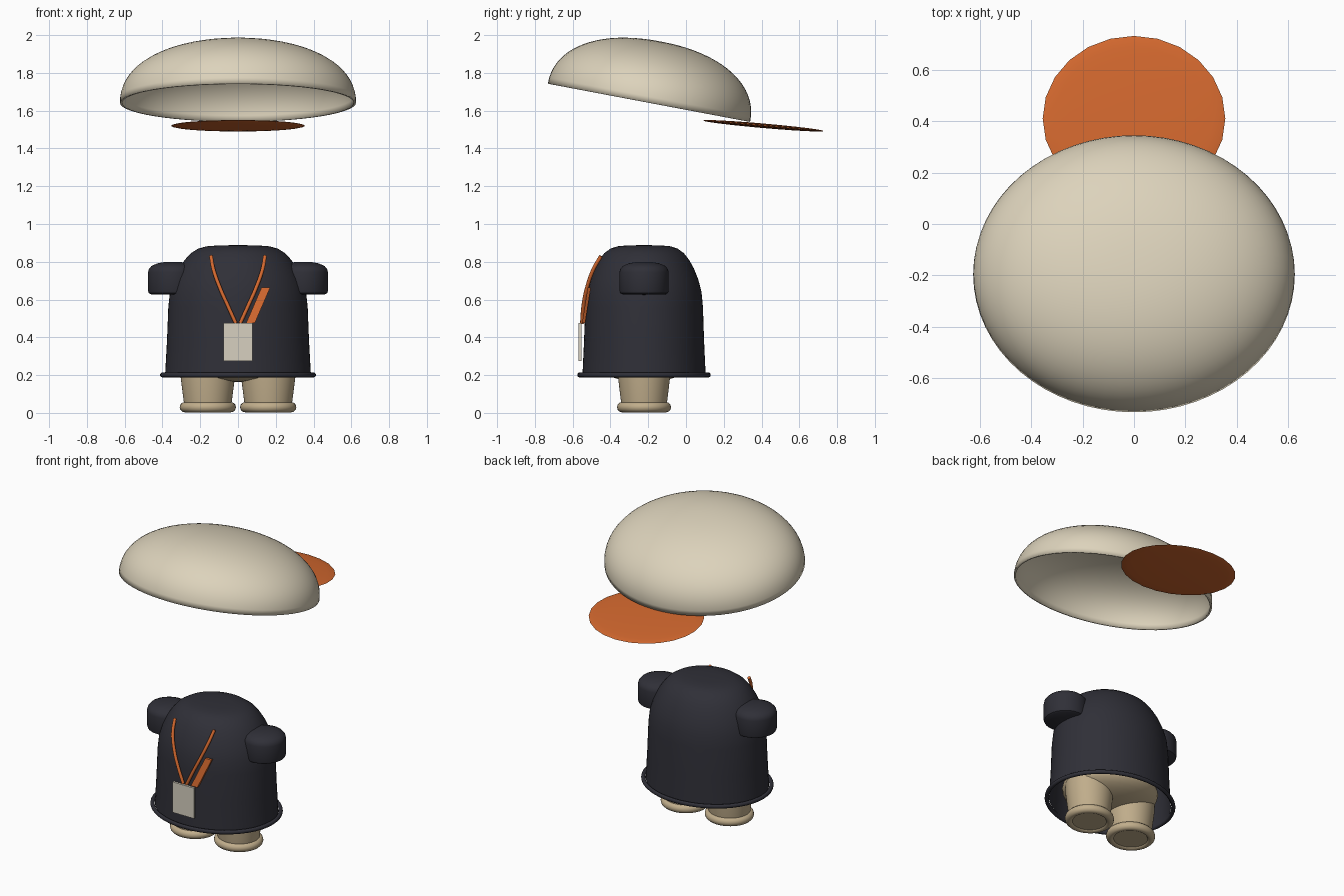
import bpy, bmesh, math
from mathutils import Matrix, Vector

if "Cube" in bpy.data.objects:
    bpy.data.objects.remove(bpy.data.objects["Cube"])


def material(name, rgb):
    m = bpy.data.materials.new(name)
    m.diffuse_color = (*rgb, 1)
    m.use_nodes = True
    m.node_tree.nodes["Principled BSDF"].inputs["Base Color"].default_value = m.diffuse_color
    return m


CREAM = material("cream", (0.72, 0.65, 0.50))
ORANGE = material("orange", (0.66, 0.14, 0.028))
NAVY = material("dark_navy", (0.029, 0.029, 0.039))
TAN = material("tan", (0.53, 0.42, 0.26))
WHITE = material("off_white", (0.68, 0.63, 0.53))
BODY_Y = -0.222


def finish(name, bm, mat, loc=(0, 0, 0), rot_x=0, angle=40):
    bmesh.ops.recalc_face_normals(bm, faces=bm.faces)
    me = bpy.data.meshes.new(name)
    bm.to_mesh(me)
    bm.free()
    me.materials.append(mat)
    for p in me.polygons:
        p.use_smooth = True
    me.set_sharp_from_angle(angle=math.radians(angle))
    ob = bpy.data.objects.new(name, me)
    ob.location = loc
    ob.rotation_euler.x = rot_x
    bpy.context.collection.objects.link(ob)
    return ob


def lathe(name, profile, mat, loc=(0, 0, 0), sy=1.0, seg=48, closed=False, rot_x=0, angle=40):
    """Spin (radius, z) points about z, squashing y by sy."""
    bm = bmesh.new()
    vs = [bm.verts.new((r, 0, z)) for r, z in profile]
    pairs = list(zip(vs, vs[1:])) + ([(vs[-1], vs[0])] if closed else [])
    edges = [bm.edges.new(p) for p in pairs]
    bmesh.ops.spin(bm, geom=vs + edges, cent=(0, 0, 0), axis=(0, 0, 1),
                   angle=2 * math.pi, steps=seg, use_merge=True)
    bmesh.ops.remove_doubles(bm, verts=bm.verts, dist=1e-5)
    bmesh.ops.scale(bm, vec=(1, sy, 1), verts=bm.verts)
    return finish(name, bm, mat, loc, rot_x, angle)


def ring(name, major, minor, mat, loc, sy=1.0, squash=1.0):
    pts = [(major + minor * math.cos(a), squash * minor * math.sin(a))
           for a in (i * math.pi / 6 for i in range(12))]
    return lathe(name, pts, mat, loc, sy, closed=True, angle=60)


def ellipsoid(name, radii, mat, loc, seg=32, rot_x=0):
    bm = bmesh.new()
    bmesh.ops.create_uvsphere(bm, u_segments=seg, v_segments=seg // 2, radius=1)
    bmesh.ops.scale(bm, vec=radii, verts=bm.verts)
    return finish(name, bm, mat, loc, rot_x)


def plate(name, size, mat, loc, shear=None):
    """Box; shear = (dx, dy) shift of the top face."""
    bm = bmesh.new()
    bmesh.ops.create_cube(bm, size=1)
    bmesh.ops.scale(bm, vec=size, verts=bm.verts)
    if shear:
        for v in bm.verts:
            if v.co.z > 0:
                v.co += Vector((*shear, 0))
    return finish(name, bm, mat, loc)


def tube(name, points, radius, mat):
    cu = bpy.data.curves.new(name, "CURVE")
    cu.dimensions = "3D"
    cu.bevel_depth = radius
    cu.bevel_resolution = 3
    cu.use_fill_caps = True
    sp = cu.splines.new("BEZIER")
    sp.bezier_points.add(len(points) - 1)
    for bp, p in zip(sp.bezier_points, points):
        bp.co = p
        bp.handle_left_type = bp.handle_right_type = "AUTO"
    cu.materials.append(mat)
    ob = bpy.data.objects.new(name, cu)
    bpy.context.collection.objects.link(ob)


# Cap crown: tilted hollow dome with a super-ellipse profile
N, E = 20, 2 / 2.2
dome = [(0.625 * math.cos(t) ** E if i < N else 0, 0.33 * math.sin(t) ** E)
        for i, t in ((i, i * math.pi / 2 / N) for i in range(N + 1))]
crown = lathe("cap_crown", dome, CREAM, (0, -0.196, 1.642), 0.545 / 0.625, 64,
              rot_x=math.radians(-10.7))
shell = crown.modifiers.new("shell", "SOLIDIFY")
shell.thickness = 0.012
shell.offset = -1

# Cap brim: thin lens-shaped disc at the back
ellipsoid("cap_brim", (0.355, 0.322, 0.012), ORANGE, (0, 0.41, 1.52), 24, math.radians(-5))

# Coat: oval bell, open underneath, with a hem ring
coat = [(0, 0.888), (0.10, 0.887), (0.165, 0.882), (0.21, 0.87), (0.25, 0.845), (0.282, 0.81),
        (0.312, 0.765), (0.34, 0.705), (0.36, 0.64), (0.369, 0.56), (0.376, 0.38), (0.386, 0.20)]
lathe("coat", coat, NAVY, (0, BODY_Y, 0), 0.845, 64)
ring("coat_hem", 0.40, 0.013, NAVY, (0, BODY_Y, 0.201), 0.855)

# Hips
ellipsoid("hips", (0.30, 0.265, 0.108), TAN, (0, BODY_Y, 0.272))

leg = [(0, 0.012), (0.12, 0.012), (0.126, 0.05), (0.145, 0.20), (0.147, 0.26), (0, 0.26)]
sleeve = [(0, 0.625), (0.115, 0.628), (0.126, 0.634), (0.13, 0.645), (0.13, 0.745), (0.126, 0.762),
          (0.112, 0.778), (0.08, 0.792), (0.04, 0.799), (0, 0.80)]
strap = [(0.143, -0.45, 0.83), (0.13, -0.49, 0.76), (0.095, -0.525, 0.66),
         (0.055, -0.543, 0.57), (0.012, -0.551, 0.475)]
for side, s in (("left", -1), ("right", 1)):
    # Legs with rounded cuffs
    lathe(side + "_leg", leg, TAN, (s * 0.16, BODY_Y, 0), 0.96)
    ring(side + "_cuff", 0.122, 0.027, TAN, (s * 0.16, BODY_Y, 0.03), 0.96)
    # Stubby sleeves
    lathe(side + "_sleeve", sleeve, NAVY, (s * 0.346, BODY_Y, 0))
    # Lanyard cords
    tube(side + "_lanyard", [(s * x, y, z) for x, y, z in strap], 0.010, ORANGE)

# Slanted ribbon and hanging badge
plate("ribbon", (0.046, 0.016, 0.19), ORANGE, (0.066, -0.542, 0.57), (0.082, 0.03))
plate("badge", (0.154, 0.015, 0.20), WHITE, (0, -0.561, 0.375))
